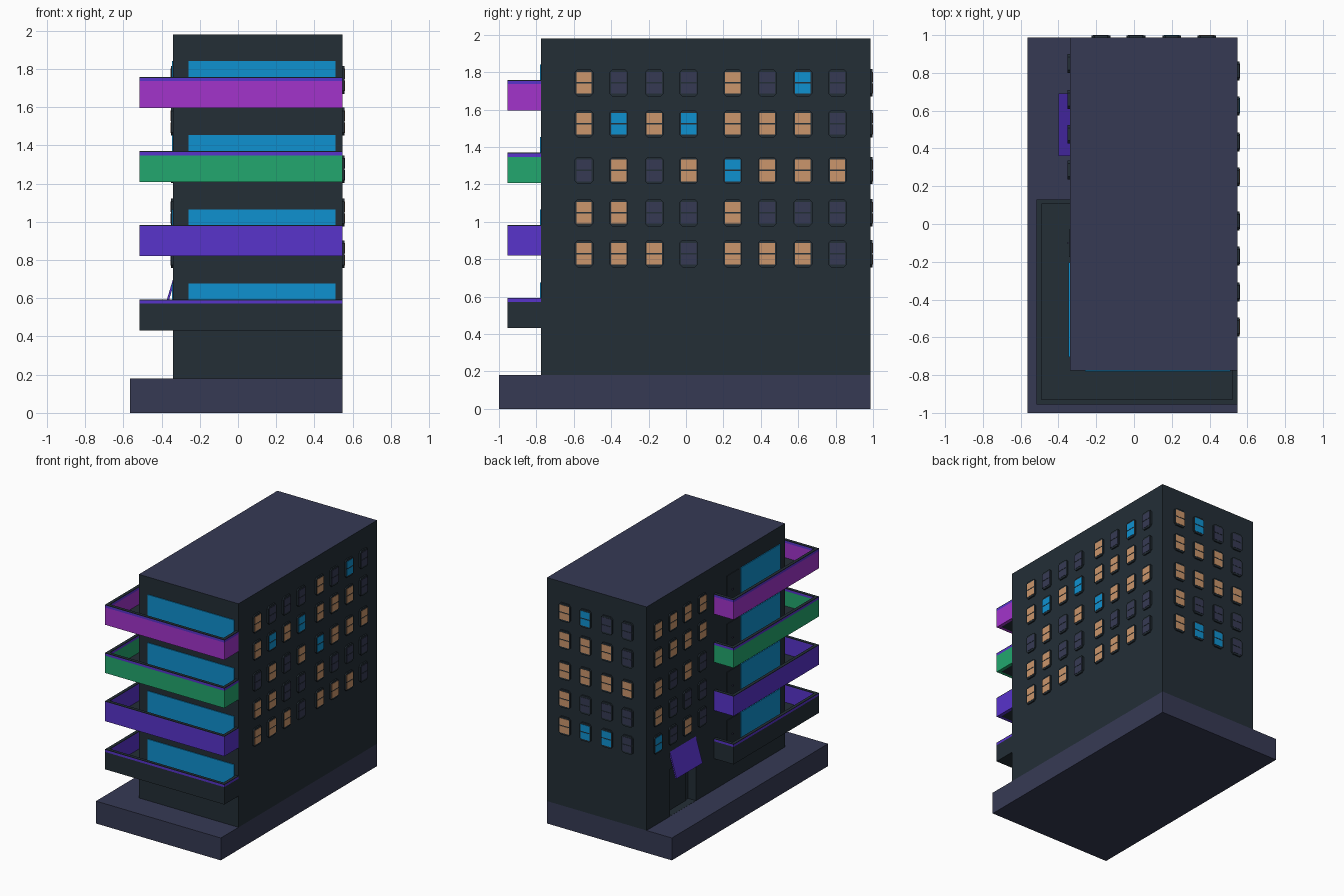
import bpy, bmesh
from mathutils import Vector

if "Cube" in bpy.data.objects:
    bpy.data.objects.remove(bpy.data.objects["Cube"])


def lin(c):
    c /= 255
    return c / 12.92 if c <= 0.04045 else ((c + 0.055) / 1.055) ** 2.4


def material(name, r, g, b):
    m = bpy.data.materials.new(name)
    m.diffuse_color = (lin(r), lin(g), lin(b), 1)
    m.use_nodes = True
    m.node_tree.nodes["Principled BSDF"].inputs["Base Color"].default_value = m.diffuse_color
    return m


WALL = material("dark wall", 35, 46, 54)
SLATE = material("slate", 54, 58, 84)
MAGENTA = material("magenta", 162, 52, 203)
GREEN = material("green", 34, 167, 110)
PURPLE = material("purple", 88, 51, 203)
BLUE = material("blue glass", 15, 145, 208)
ORANGE = material("lit window", 203, 150, 108)


def finish(name, bm, mats):
    bmesh.ops.recalc_face_normals(bm, faces=bm.faces)
    me = bpy.data.meshes.new(name)
    bm.to_mesh(me)
    bm.free()
    for m in mats:
        me.materials.append(m)
    ob = bpy.data.objects.new(name, me)
    bpy.context.collection.objects.link(ob)
    return ob


def add_prism(bm, pts, vec, mi=0):
    """Extrude a planar outline along a vector."""
    vec = Vector(vec)
    lo = [bm.verts.new(p) for p in pts]
    hi = [bm.verts.new(Vector(p) + vec) for p in pts]
    n = len(pts)
    faces = [bm.faces.new(lo[::-1]), bm.faces.new(hi)]
    for i in range(n):
        j = (i + 1) % n
        faces.append(bm.faces.new((lo[i], lo[j], hi[j], hi[i])))
    for f in faces:
        f.material_index = mi
    return faces


def prism(name, pts2, z0, z1, mat):
    bm = bmesh.new()
    add_prism(bm, [(x, y, z0) for x, y in pts2], (0, 0, z1 - z0))
    return finish(name, bm, [mat])


def box(name, x0, x1, y0, y1, z0, z1, mat):
    return prism(name, [(x0, y0), (x1, y0), (x1, y1), (x0, y1)], z0, z1, mat)


L, R, F, B = -0.34, 0.547, -0.775, 0.987      # tower walls

# plinth and tower (dark walls, slate roof)
box("plinth", -0.565, R, -1.0, B, 0, 0.18, SLATE)
tower = box("tower", L, R, F, B, 0.18, 1.98, WALL)
tower.data.materials.append(SLATE)
for p in tower.data.polygons:
    if p.normal.z > 0.9:
        p.material_index = 1

# entrance recess, door and sloping awning on the left side
cut = box("entrance_cutter", L - 0.1, L + 0.07, 0.36, 0.69, 0.181, 0.56, WALL)
cut.hide_render = True
cut.hide_viewport = True
mod = tower.modifiers.new("entrance", 'BOOLEAN')
mod.operation = 'DIFFERENCE'
mod.solver = 'EXACT'
mod.object = cut
box("entrance_door", L + 0.062, L + 0.07, 0.40, 0.65, 0.181, 0.52, WALL)
bm = bmesh.new()
add_prism(bm, [(L, 0.36, 0.70), (-0.40, 0.36, 0.50), (-0.388, 0.36, 0.50), (L, 0.36, 0.66)],
          (0, 0.33, 0))
finish("awning", bm, [PURPLE])

# L-shaped balconies wrapping the front left corner
T = 0.025
outer = [(R, F), (R, -0.955), (-0.515, -0.955), (-0.515, 0.13), (L, 0.13)]
inner = [(R - T, F), (R - T, -0.955 + T), (-0.515 + T, -0.955 + T),
         (-0.515 + T, 0.13 - T), (L, 0.13 - T)]
ring = outer + inner[::-1]
floor = inner + [(L, F)]
for i, mat in enumerate([WALL, PURPLE, GREEN, MAGENTA]):
    z = 0.432 + i * 0.388
    top = z + 0.162
    prism("balcony_floor", floor, z, z + 0.02, WALL)
    parapet = prism("balcony_parapet", ring, z, top - 0.022, mat)
    if i == 0:                                 # lowest parapet is purple inside
        parapet.data.materials.append(PURPLE)
        for p in parapet.data.polygons:
            c = p.center
            if abs(p.normal.z) < 0.1 and -0.50 < c.x < R - 0.01 and -0.945 < c.y < 0.12:
                p.material_index = 1
    prism("parapet_stripe", ring, top - 0.022, top - 0.005, PURPLE)
    prism("parapet_cap", ring, top - 0.005, top, WALL)
    # wide glazing, balcony door and handle
    zt = z + 0.245
    box("front_glazing", -0.26, 0.51, F - 0.006, F, z + 0.03, zt, BLUE)
    box("side_glazing", L - 0.006, L, -0.705, -0.205, z + 0.03, zt, BLUE)
    box("balcony_door", L - 0.005, L, -0.175, -0.03, z + 0.02, zt, WALL)
    box("door_handle", L - 0.012, L - 0.005, -0.105, -0.095, z + 0.11, z + 0.12, SLATE)

# small windows: chamfered frame plus two sash panes
KEY = {"D": 1, "O": 2, "B": 3}
ROWS = [1.743, 1.524, 1.275, 1.048, 0.83]


def windows(name, origin, along, out, cols, pattern):
    along, out, up = Vector(along), Vector(out), Vector((0, 0, 1))
    bm = bmesh.new()
    w, h, c = 0.05, 0.073, 0.016
    octagon = [(-w + c, -h), (w - c, -h), (w, -h + c), (w, h - c),
               (w - c, h), (-w + c, h), (-w, h - c), (-w, -h + c)]
    for z, row in zip(ROWS, pattern):
        for s, k in zip(cols, row):
            o = Vector(origin) + along * s + up * z
            add_prism(bm, [o + along * a + up * b for a, b in octagon], out * 0.011)
            for b0, b1 in ((-0.058, -0.004), (0.004, 0.058)):
                q = [(-0.041, b0), (0.041, b0), (0.041, b1), (-0.041, b1)]
                add_prism(bm, [o + out * 0.009 + along * a + up * b for a, b in q],
                          out * 0.004, KEY[k])
    finish(name, bm, [WALL, SLATE, ORANGE, BLUE])


windows("right_windows", (R, 0, 0), (0, 1, 0), (1, 0, 0),
        [-0.545, -0.36, -0.17, 0.015, 0.25, 0.435, 0.625, 0.81],
        ["ODDDODBD", "OBOBOOOD", "DODOBOOO", "OODDODDD", "OOODOOOD"])
windows("back_windows", (0, B, 0), (1, 0, 0), (0, 1, 0),
        [0.385, 0.2, 0.01, -0.175],
        ["OBDD", "OOOD", "OOOO", "ODDD", "OBBD"])
windows("left_windows", (L, 0, 0), (0, 1, 0), (-1, 0, 0),
        [0.85, 0.66, 0.475, 0.285],
        ["OOOO", "OOOO", "ODOD", "ODDD", "BDOD"])
